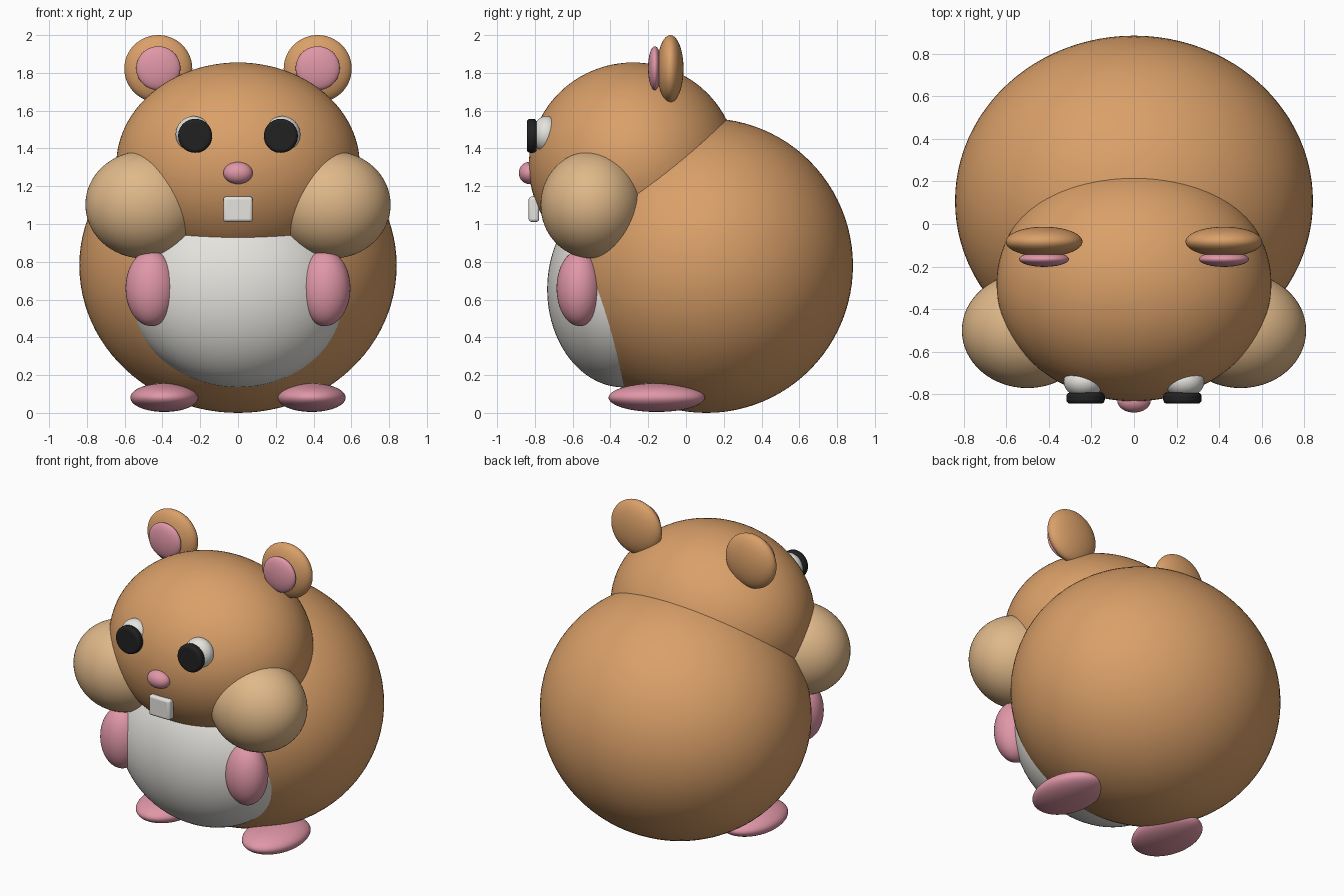
import bpy
import math

cube = bpy.data.objects.get("Cube")
if cube:
    bpy.data.objects.remove(cube, do_unlink=True)


def material(name, rgb):
    m = bpy.data.materials.new(name)
    m.use_nodes = True
    color = (*rgb, 1.0)
    m.diffuse_color = color
    bsdf = next(n for n in m.node_tree.nodes if n.type == 'BSDF_PRINCIPLED')
    bsdf.inputs["Base Color"].default_value = color
    bsdf.inputs["Roughness"].default_value = 0.6
    return m


fur = material("brown_fur", (0.70, 0.35, 0.14))
tan = material("tan_cheek", (0.74, 0.48, 0.25))
pink = material("pink_skin", (0.75, 0.31, 0.39))
white = material("soft_white", (0.78, 0.77, 0.73))
black = material("black", (0.015, 0.015, 0.015))


def finish(obj, name, mat, radii):
    obj.name = name
    obj.scale = radii
    bpy.ops.object.transform_apply(location=False, rotation=True, scale=True)
    obj.data.materials.append(mat)
    return obj


def ellipsoid(name, mat, center, radii, segments=64):
    bpy.ops.mesh.primitive_uv_sphere_add(
        segments=segments, ring_count=segments // 2, location=center)
    obj = finish(bpy.context.object, name, mat, radii)
    bpy.ops.object.shade_smooth()
    return obj


def bevel(obj, width, segments):
    mod = obj.modifiers.new("rounded_edges", 'BEVEL')
    mod.width = width
    mod.segments = segments
    mod.limit_method = 'ANGLE'
    bpy.ops.object.shade_smooth_by_angle(angle=math.radians(40))


# Round torso, head and belly patch
ellipsoid("body", fur, (0, 0.108, 0.78), (0.84, 0.776, 0.78), 96)
ellipsoid("head", fur, (0, -0.28, 1.31), (0.645, 0.552, 0.545), 96)
ellipsoid("belly", white, (0, -0.33, 0.655), (0.58, 0.405, 0.52), 96)

# Nose and front tooth
ellipsoid("nose", pink, (0, -0.83, 1.27), (0.078, 0.055, 0.058), 32)
bpy.ops.mesh.primitive_cube_add(size=2, location=(0, -0.805, 1.078))
tooth = finish(bpy.context.object, "tooth", white, (0.078, 0.028, 0.067))
bevel(tooth, 0.016, 4)

# Paired parts on both sides
for side, s in (("left", 1), ("right", -1)):
    ellipsoid(side + "_cheek", tan, (s * 0.5, -0.5, 1.102), (0.308, 0.27, 0.284))
    ellipsoid(side + "_ear", fur, (s * 0.422, -0.083, 1.822), (0.18, 0.07, 0.178))
    ellipsoid(side + "_inner_ear", pink, (s * 0.422, -0.165, 1.825),
              (0.117, 0.036, 0.116), 48)
    ellipsoid(side + "_arm", pink, (s * 0.46, -0.565, 0.66), (0.135, 0.12, 0.2))
    ellipsoid(side + "_foot", pink, (s * 0.39, -0.155, 0.081), (0.18, 0.255, 0.076))
    ellipsoid(side + "_eye", white, (s * 0.235, -0.74, 1.475),
              (0.095, 0.075, 0.096), 48)
    # Pupil: a thin rounded disc facing forward
    bpy.ops.mesh.primitive_cylinder_add(
        vertices=48, radius=1, depth=2, location=(s * 0.227, -0.817, 1.467),
        rotation=(math.pi / 2, 0, 0))
    pupil = finish(bpy.context.object, side + "_pupil", black, (0.09, 0.09, 0.026))
    bevel(pupil, 0.018, 4)
